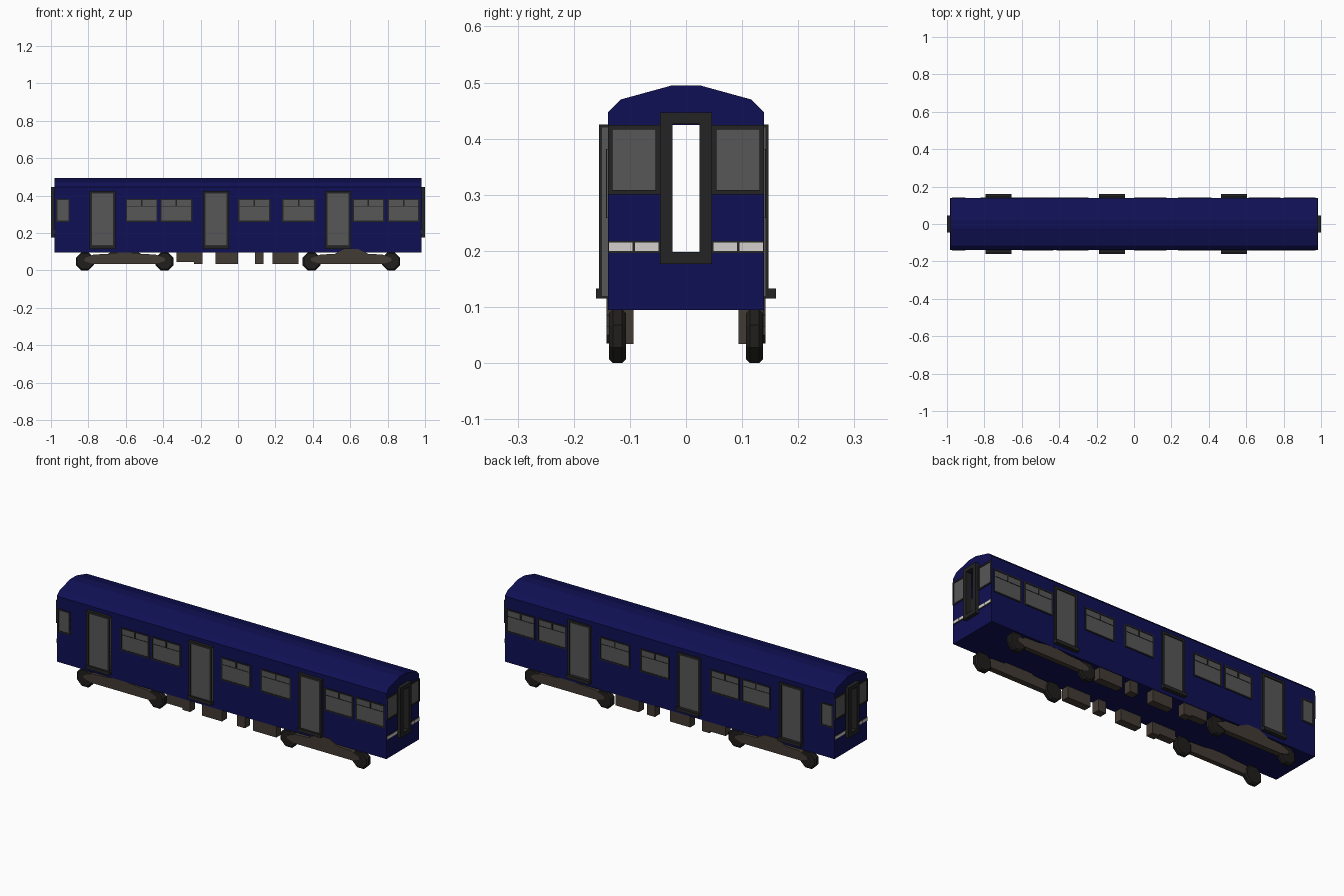
import bpy, bmesh, math
from mathutils import Matrix

cube = bpy.data.objects.get("Cube")
if cube:
    bpy.data.objects.remove(cube, do_unlink=True)


def material(name, r, g, b):
    m = bpy.data.materials.new(name)
    m.use_nodes = True
    m.diffuse_color = (r, g, b, 1)
    node = m.node_tree.nodes["Principled BSDF"]
    node.inputs["Base Color"].default_value = (r, g, b, 1)
    node.inputs["Roughness"].default_value = 0.8
    return m


BLUE = material("navy_blue", 0.005, 0.005, 0.09)
GLASS = material("grey_glass", 0.095, 0.095, 0.095)
TRIM = material("black_trim", 0.017, 0.017, 0.017)
BROWN = material("dark_brown", 0.055, 0.043, 0.034)
WHEEL = material("wheel_black", 0.014, 0.013, 0.012)
LAMP = material("lamp_white", 0.65, 0.62, 0.6)


def finish(bm, name, mat):
    bmesh.ops.recalc_face_normals(bm, faces=bm.faces)
    me = bpy.data.meshes.new(name)
    bm.to_mesh(me)
    bm.free()
    me.materials.append(mat)
    ob = bpy.data.objects.new(name, me)
    bpy.context.collection.objects.link(ob)
    return ob


def boxes(name, mat, *specs):
    """One object from boxes given as (x range, y range, z range)."""
    bm = bmesh.new()
    for spec in specs:
        mid = [(a + b) / 2 for a, b in spec]
        size = [abs(b - a) for a, b in spec]
        bmesh.ops.create_cube(bm, size=1, matrix=Matrix.Translation(mid) @ Matrix.Diagonal((*size, 1)))
    return finish(bm, name, mat)


def ring(u, z, t, tz=None):
    """Four (u, z) bars bordering a rectangle."""
    tz = tz or t
    (u0, u1), (z0, z1) = u, z
    return [((u0, u0 + t), z), ((u1 - t, u1), z),
            ((u0 + t, u1 - t), (z0, z0 + tz)), ((u0 + t, u1 - t), (z1 - tz, z1))]


def prism(name, mat, outline, y0, y1):
    """Extrude an (x, z) outline along y."""
    bm = bmesh.new()
    face = bm.faces.new([bm.verts.new((x, y0, z)) for x, z in outline])
    ext = bmesh.ops.extrude_face_region(bm, geom=[face])["geom"]
    bmesh.ops.translate(bm, vec=(0, y1 - y0, 0), verts=[v for v in ext if isinstance(v, bmesh.types.BMVert)])
    return finish(bm, name, mat)


# Hollow body shell with a walkway opening in both ends
END, SIDE = 0.98, 0.139
half = [(SIDE, 0.095), (SIDE, 0.447), (0.116, 0.47), (0.025, 0.495)]
section = half + [(-y, z) for y, z in reversed(half)]
bm = bmesh.new()
cap = bm.faces.new([bm.verts.new((-END, y, z)) for y, z in section])
ext = bmesh.ops.extrude_face_region(bm, geom=[cap], use_keep_orig=True)["geom"]
bmesh.ops.translate(bm, vec=(2 * END, 0, 0), verts=[v for v in ext if isinstance(v, bmesh.types.BMVert)])
for co, no in [((0, 0.024, 0), (0, 1, 0)), ((0, -0.024, 0), (0, 1, 0)),
               ((0, 0, 0.196), (0, 0, 1)), ((0, 0, 0.424), (0, 0, 1))]:
    bmesh.ops.bisect_plane(bm, geom=bm.verts[:] + bm.edges[:] + bm.faces[:], plane_co=co, plane_no=no)
hole = []
for f in bm.faces:
    c = f.calc_center_median()
    if abs(c.x) > END - 0.01 and abs(c.y) < 0.02 and 0.2 < c.z < 0.42:
        hole.append(f)
bmesh.ops.delete(bm, geom=hole, context="FACES")
finish(bm, "body_shell", BLUE)

# Side windows and doors
DOORS = [-0.725, -0.118, 0.534]
WINDOWS = [(-0.6, -0.43), (-0.415, -0.243), (0.0, 0.174), (0.235, 0.414), (0.612, 0.783), (0.8, 0.97)]
WZ = (0.259, 0.382)
for s, side in ((-1, "front"), (1, "back")):
    def out(a, b):
        return tuple(sorted((s * a, s * b)))

    for i, wx in enumerate(WINDOWS + [(-0.973, -0.9)]):
        tag = f"{side}_window_{i + 1}"
        boxes(tag + "_glass", GLASS, (wx, out(0.137, 0.1405), WZ))
        bars = [(u, out(0.137, 0.143), z) for u, z in ring(wx, WZ, 0.007)]
        if i < len(WINDOWS):
            mid = (wx[0] + wx[1]) / 2
            bars.append(((mid - 0.004, mid + 0.004), out(0.137, 0.143), (0.345, 0.38)))
            bars.append((wx, out(0.137, 0.142), (0.342, 0.345)))
        boxes(tag + "_frame", TRIM, *bars)

    depth = 0.155 if s < 0 else 0.147
    for i, x in enumerate(DOORS):
        tag = f"{side}_door_{i + 1}"
        dx = (x - 0.069, x + 0.069)
        boxes(tag + "_panel", GLASS, (dx, out(0.135, depth - 0.005), (0.12, 0.42)))
        boxes(tag + "_frame", TRIM, *[(u, out(0.135, depth), z) for u, z in ring(dx, (0.118, 0.425), 0.013)])
        boxes(tag + "_step", TRIM, (dx, out(0.137, 0.16), (0.115, 0.133)))

# End walls: gangway frame, cab windows and lamps
for s, end in ((-1, "right_end"), (1, "left_end")):
    def xr(a, b):
        return tuple(sorted((s * a, s * b)))

    boxes(end + "_gangway", TRIM,
          *[(xr(0.965, 1.0), u, z) for u, z in ring((-0.046, 0.046), (0.177, 0.447), 0.022, 0.021)])
    for t, part in ((-1, "front"), (1, "back")):
        def yr(a, b):
            return tuple(sorted((t * a, t * b)))

        tag = f"{end}_{part}"
        boxes(tag + "_window_glass", GLASS, (xr(0.975, 0.982), yr(0.05, 0.137), (0.302, 0.422)))
        boxes(tag + "_window_frame", TRIM,
              *[(xr(0.975, 0.985), u, z) for u, z in ring(yr(0.046, 0.139), (0.301, 0.424), 0.008)])
        boxes(tag + "_lamp_plate", TRIM, (xr(0.975, 0.982), yr(0.046, 0.139), (0.196, 0.218)))
        boxes(tag + "_lamps", LAMP,
              (xr(0.975, 0.984), yr(0.049, 0.091), (0.2, 0.215)),
              (xr(0.975, 0.984), yr(0.095, 0.137), (0.2, 0.215)))

# Bogies: side frames and eight-sided wheels
for b, bogie in ((-1, "right"), (1, "left")):
    cx = 0.606 * b
    for s, side in ((-1, "front"), (1, "back")):
        tall = b * s < 0
        hump = 0.115 if tall else 0.095
        shape = [(0.17, 0.035), (0.215, 0.05), (0.215, 0.065), (0.165, 0.085), (0.09, 0.088), (0.035, hump)]
        outline = shape + [(-x, z) for x, z in reversed(shape)]
        prism(f"{bogie}_{side}_bogie_frame", BROWN, [(cx + x, z) for x, z in outline],
              s * 0.112, s * (0.142 if tall else 0.138))
        for w in (-1, 1):
            bm = bmesh.new()
            place = (Matrix.Translation((cx + w * 0.213, s * 0.122, 0.048))
                     @ Matrix.Rotation(math.pi / 2, 4, "X") @ Matrix.Rotation(math.pi / 8, 4, "Z"))
            bmesh.ops.create_cone(bm, cap_ends=True, segments=8, radius1=0.052, radius2=0.052, depth=0.03, matrix=place)
            rims = [e for e in bm.edges if abs(e.verts[0].co.y - e.verts[1].co.y) < 0.001]
            bmesh.ops.bevel(bm, geom=rims, offset=0.007, segments=1, affect="EDGES")
            finish(bm, f"{bogie}_{side}_wheel_{'outer' if w == b else 'inner'}", WHEEL)

# Equipment boxes under the floor
EQUIPMENT = [(-0.33, -0.19), (-0.12, 0.0), (0.09, 0.137), (0.185, 0.323)]
for s, side in ((-1, "front"), (1, "back")):
    for i, ex in enumerate(EQUIPMENT):
        ys = tuple(sorted((s * 0.094, s * 0.136)))
        parts = [(ex, ys, (0.034, 0.1))]
        if i == 0:
            parts = [((ex[0], -0.235), ys, (0.044, 0.1)), ((-0.235, ex[1]), ys, (0.034, 0.1))]
        boxes(f"{side}_equipment_box_{i + 1}", BROWN, *parts)
